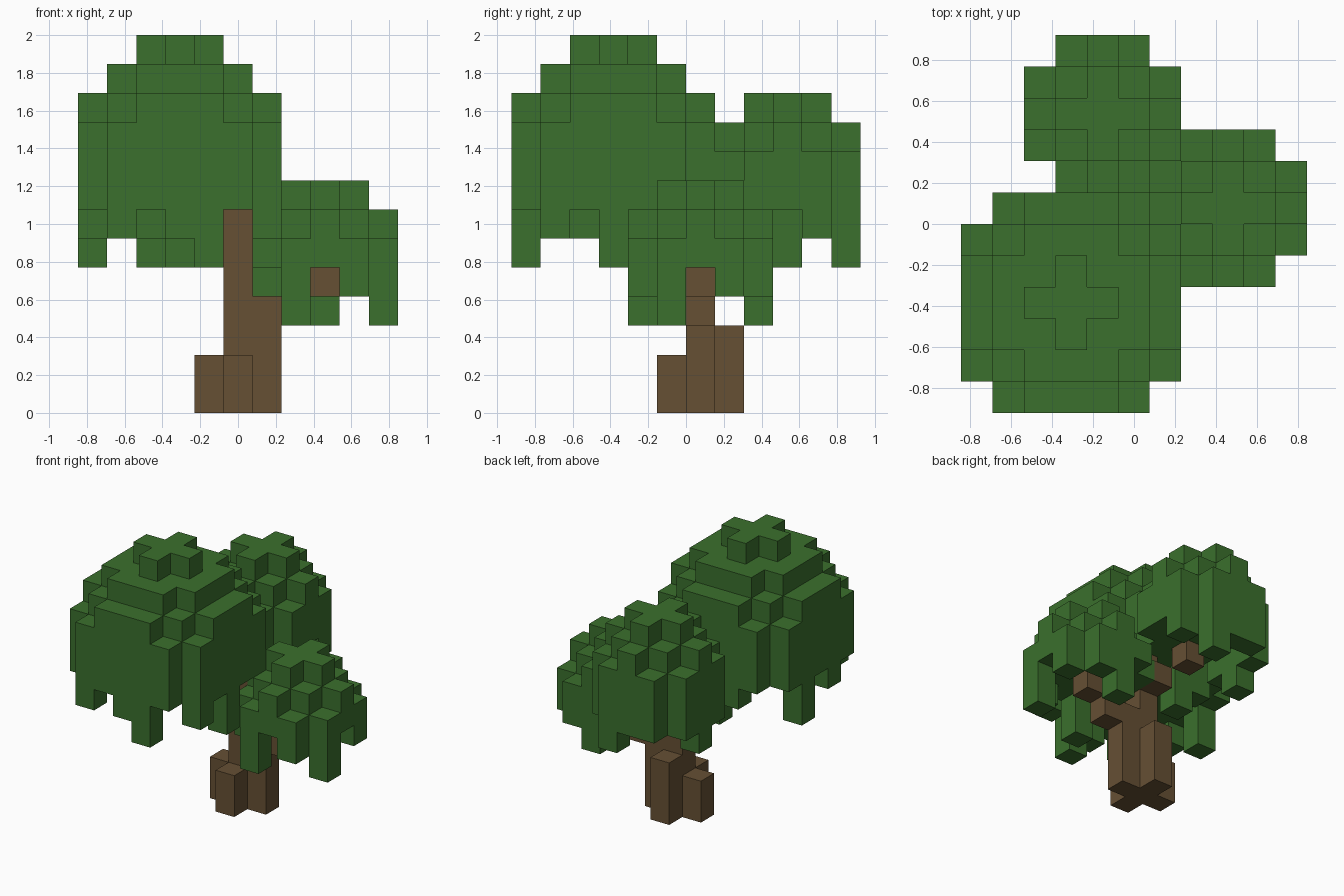
import bpy
import bmesh
from mathutils import Vector

cube = bpy.data.objects.get("Cube")
if cube:
    bpy.data.objects.remove(cube)

UNIT = 2 / 13                      # edge of one block
ORIGIN = Vector((-5.5, -6, 0))     # corner of the block grid
DIRECTIONS = [Vector(d) for d in
              ((1, 0, 0), (-1, 0, 0), (0, 1, 0), (0, -1, 0), (0, 0, 1), (0, 0, -1))]


def make_material(name, colour):
    mat = bpy.data.materials.new(name)
    mat.use_nodes = True
    mat.diffuse_color = colour
    mat.node_tree.nodes["Principled BSDF"].inputs["Base Color"].default_value = colour
    return mat


def column(i, j, low, high):
    return {(i, j, k) for k in range(low, high)}


def crown(centre, radius, base, tops, fringe):
    """Stepped dome; tops lists (squared distance limit, height), fringe gives hanging columns."""
    ci, cj = centre
    blocks = set()
    for i in range(ci - radius, ci + radius + 1):
        for j in range(cj - radius, cj + radius + 1):
            dist = (i - ci) ** 2 + (j - cj) ** 2
            height = next((h for limit, h in tops if dist <= limit), None)
            if height:
                blocks |= column(i, j, fringe.get((i, j), base), height)
    return blocks


def build_blocks(name, blocks, occupied, mat):
    """Mesh the outer faces of a set of blocks."""
    bm = bmesh.new()
    for block in sorted(blocks):
        middle = Vector(block) + Vector((0.5, 0.5, 0.5))
        for d in DIRECTIONS:
            beside = tuple(int(a + b) for a, b in zip(block, d))
            if beside in occupied:
                continue
            side = Vector((d.y, d.z, d.x))
            up = d.cross(side)
            corners = ((-1, -1), (1, -1), (1, 1), (-1, 1))
            bm.faces.new([bm.verts.new((ORIGIN + middle + (d + side * a + up * b) / 2) * UNIT)
                          for a, b in corners])
    bmesh.ops.remove_doubles(bm, verts=bm.verts, dist=UNIT / 100)
    bmesh.ops.dissolve_limit(bm, angle_limit=0.01, verts=bm.verts, edges=bm.edges)
    mesh = bpy.data.meshes.new(name)
    bm.to_mesh(mesh)
    bm.free()
    mesh.materials.append(mat)
    obj = bpy.data.objects.new(name, mesh)
    bpy.context.collection.objects.link(obj)


bark = make_material("bark brown", (0.133, 0.08, 0.034, 1))
leaf = make_material("leaf green", (0.043, 0.162, 0.026, 1))

# Trunk with four root buttresses and stepped branches
trunk = column(5, 6, 0, 7)
for i, j, height in ((4, 6, 2), (5, 5, 2), (5, 7, 3), (6, 6, 4)):
    trunk |= column(i, j, 0, height)
trunk |= {(7, 6, 3), (8, 6, 4), (5, 7, 5), (4, 8, 6)}

# Three leafy crowns
parts = {
    "large_crown": crown((3, 3), 3, 7, ((1, 13), (5, 12), (10, 11), (13, 10)), {
        (1, 0): 6, (3, 0): 6, (4, 0): 5, (6, 1): 6, (6, 3): 5,
        (0, 2): 6, (0, 4): 5, (2, 6): 6, (3, 6): 5}),
    "back_crown": crown((4, 9), 2, 7, ((1, 11), (4, 10), (5, 9)), {
        (5, 11): 5, (4, 11): 6, (3, 11): 6, (2, 10): 6, (2, 9): 5,
        (2, 8): 6, (6, 10): 6}),
    "low_crown": crown((8, 6), 2, 5, ((1, 8), (4, 7), (5, 6)), {
        (7, 4): 3, (9, 4): 4, (10, 5): 3, (10, 7): 4, (8, 8): 3,
        (9, 8): 4, (6, 5): 4}),
}

# Remove overlaps so that every block belongs to one part
used = set(trunk)
for name in parts:
    parts[name] -= used
    used |= parts[name]

build_blocks("trunk", trunk, used, bark)
for name, blocks in parts.items():
    build_blocks(name, blocks, used, leaf)
